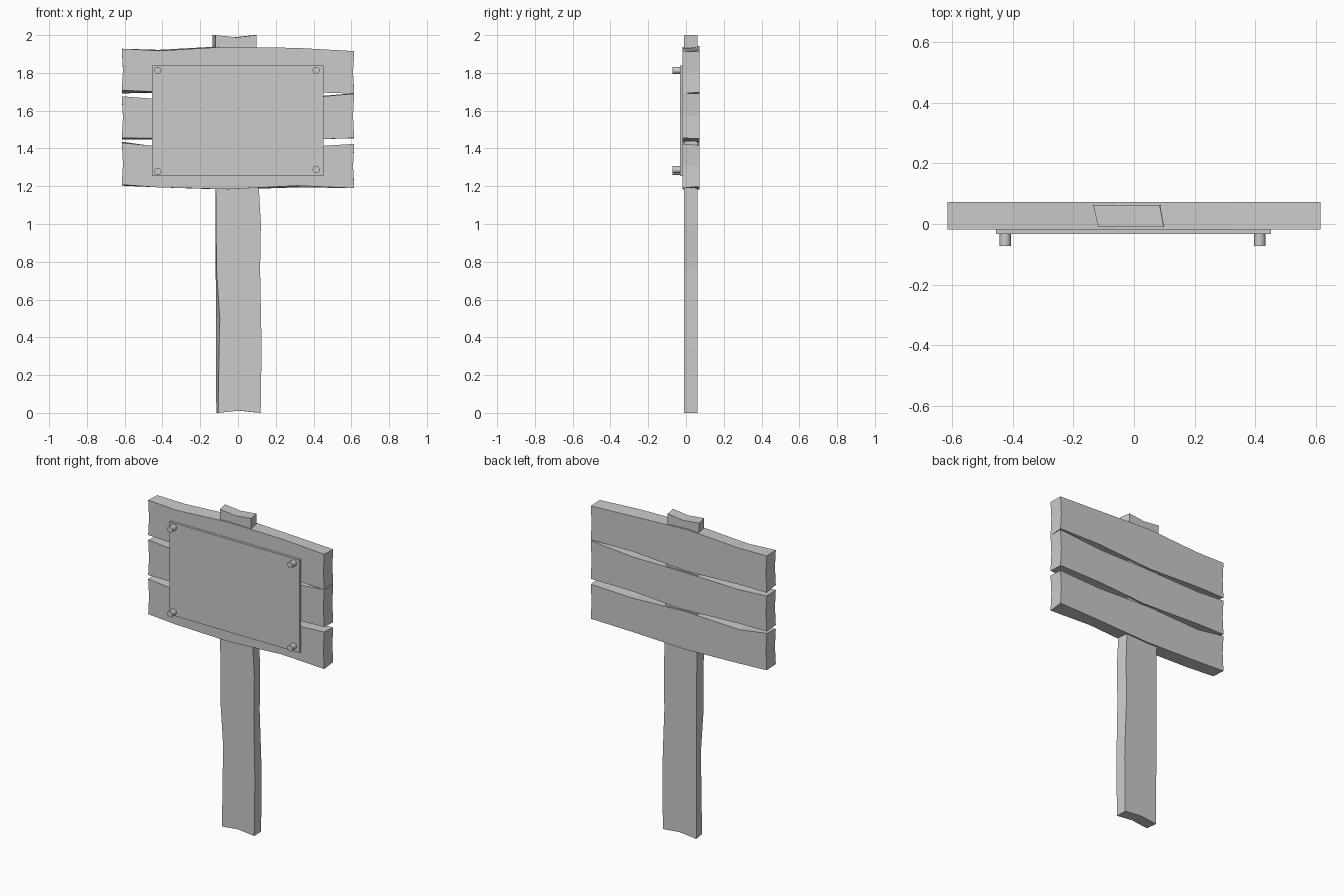
import bpy, bmesh
from math import pi


def board(name, stations, y0, y1, upright=False, notch=0.0):
    """Hewn board: each station = (position, front low, front high, back low, back high).
    Position runs along x, or along z when upright. notch dents both ends."""
    bm = bmesh.new()
    rings = []
    last = len(stations) - 1
    for i, (p, fl, fh, bl, bh) in enumerate(stations):
        dent = notch if i == 0 else -notch if i == last else 0.0
        ring = []
        for q, y, d in ((fl, y0, 0), ((fl + fh) / 2, y0, dent), (fh, y0, 0),
                        (bh, y1, 0), ((bl + bh) / 2, y1, dent), (bl, y1, 0)):
            ring.append(bm.verts.new((q, y, p + d) if upright else (p + d, y, q)))
        rings.append(ring)
    for a, b in zip(rings, rings[1:]):
        for k in range(6):
            n = (k + 1) % 6
            bm.faces.new((a[k], a[n], b[n], b[k]))
    for r in (rings[0], rings[-1]):
        bm.faces.new((r[0], r[1], r[4], r[5]))
        bm.faces.new((r[1], r[2], r[3], r[4]))
    bmesh.ops.recalc_face_normals(bm, faces=bm.faces)
    mesh = bpy.data.meshes.new(name)
    bm.to_mesh(mesh)
    bm.free()
    obj = bpy.data.objects.new(name, mesh)
    bpy.context.collection.objects.link(obj)
    return obj


# Upright post
board("post", [
    (0.00, -0.105, 0.120, -0.115, 0.118),
    (0.35, -0.100, 0.125, -0.116, 0.122),
    (0.50, -0.096, 0.122, -0.117, 0.118),
    (0.76, -0.114, 0.117, -0.118, 0.108),
    (1.00, -0.116, 0.121, -0.118, 0.112),
    (1.20, -0.118, 0.110, -0.120, 0.105),
    (2.00, -0.118, 0.098, -0.135, 0.085),
], -0.01, 0.062, upright=True, notch=0.012)

# Three rough planks
planks = {
    "top_plank": [
        (-0.615, 1.708, 1.928, 1.692, 1.925),
        (-0.42, 1.700, 1.917, 1.693, 1.922),
        (-0.06, 1.680, 1.938, 1.678, 1.942),
        (0.32, 1.700, 1.932, 1.702, 1.925),
        (0.615, 1.690, 1.915, 1.698, 1.912)],
    "middle_plank": [
        (-0.615, 1.455, 1.676, 1.448, 1.672),
        (-0.42, 1.454, 1.661, 1.446, 1.660),
        (-0.02, 1.432, 1.668, 1.430, 1.668),
        (0.32, 1.446, 1.664, 1.450, 1.668),
        (0.615, 1.455, 1.690, 1.452, 1.692)],
    "bottom_plank": [
        (-0.615, 1.208, 1.430, 1.203, 1.436),
        (-0.42, 1.194, 1.411, 1.194, 1.408),
        (-0.05, 1.184, 1.420, 1.182, 1.422),
        (0.32, 1.203, 1.406, 1.194, 1.408),
        (0.615, 1.190, 1.424, 1.200, 1.418)],
}
for name, stations in planks.items():
    board(name, stations, -0.018, 0.072, notch=0.006)

# Flat notice panel
bpy.ops.mesh.primitive_cube_add(size=1, location=(-0.002, -0.025, 1.547))
panel = bpy.context.object
panel.name = "notice_panel"
panel.scale = (0.907, 0.016, 0.586)

# Corner nails
for i, (x, z) in enumerate([(-0.425, 1.813), (0.414, 1.813), (-0.425, 1.278), (0.414, 1.288)]):
    bpy.ops.mesh.primitive_cylinder_add(vertices=16, radius=0.019, depth=0.048,
                                        location=(x, -0.048, z), rotation=(pi / 2, 0, 0))
    bpy.context.object.name = f"nail_{i + 1}"
    bpy.ops.object.shade_smooth_by_angle()
